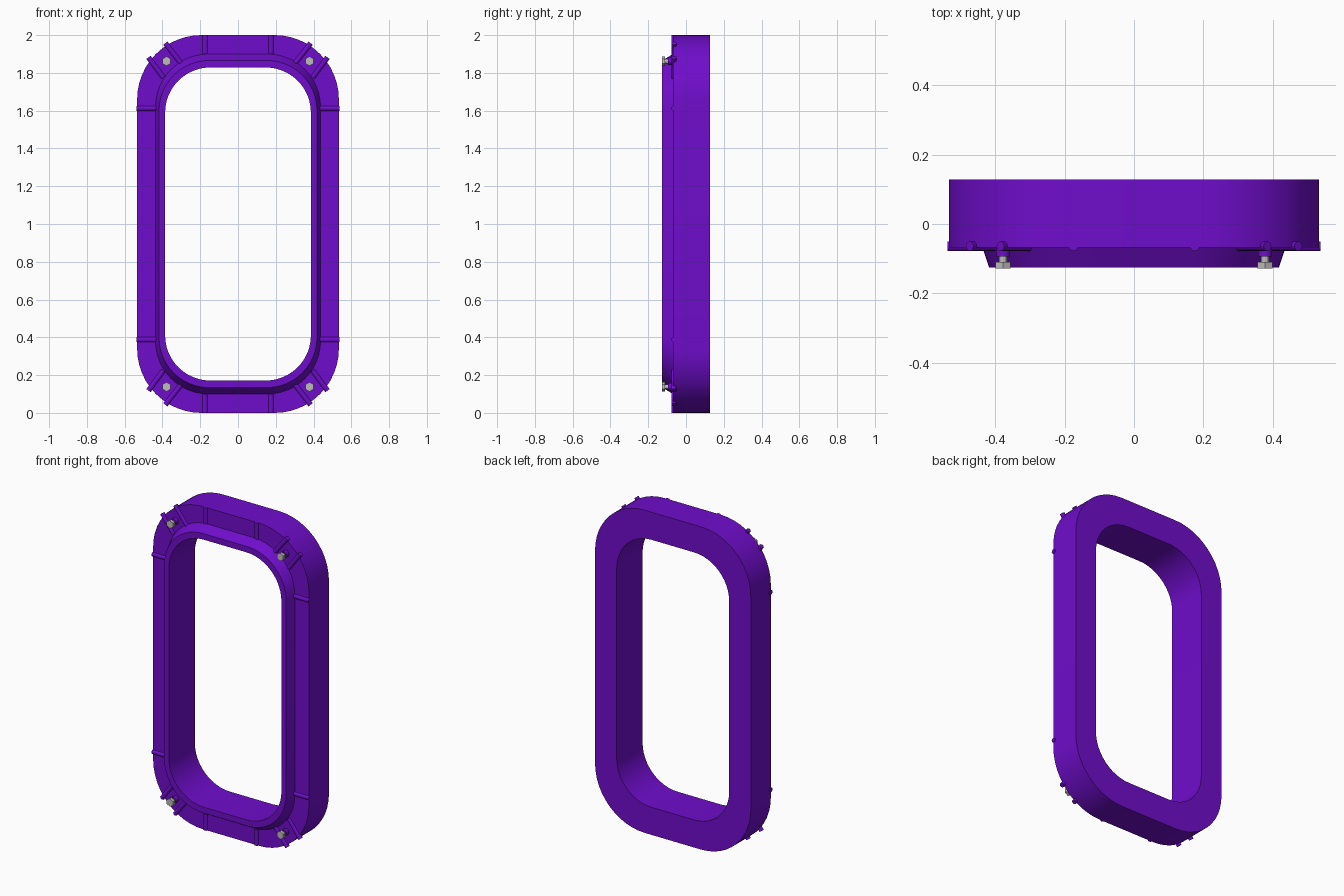
import bpy, bmesh, math
from mathutils import Vector

if "Cube" in bpy.data.objects:
    bpy.data.objects.remove(bpy.data.objects["Cube"], do_unlink=True)


def material(name, colour):
    mat = bpy.data.materials.new(name)
    mat.use_nodes = True
    mat.diffuse_color = colour
    mat.node_tree.nodes["Principled BSDF"].inputs["Base Color"].default_value = colour
    return mat


PURPLE = material("purple", (0.16, 0.004, 0.6, 1))
GREY = material("bolt_grey", (0.52, 0.5, 0.5, 1))


def finish(name, bm, mat):
    bmesh.ops.recalc_face_normals(bm, faces=bm.faces)
    mesh = bpy.data.meshes.new(name)
    bm.to_mesh(mesh)
    bm.free()
    mesh.materials.append(mat)
    ob = bpy.data.objects.new(name, mesh)
    bpy.context.collection.objects.link(ob)
    bpy.ops.object.select_all(action='DESELECT')
    ob.select_set(True)
    bpy.context.view_layer.objects.active = ob
    bpy.ops.object.shade_smooth_by_angle(angle=math.radians(28))
    return ob


def rod(name, a, b, radius, mat, sides=12):
    """Capped cylinder between two points."""
    a, b = Vector(a), Vector(b)
    bm = bmesh.new()
    bmesh.ops.create_cone(bm, cap_ends=True, segments=sides, radius1=radius,
                          radius2=radius, depth=(b - a).length)
    turn = (b - a).to_track_quat('Z', 'Y').to_matrix()
    bmesh.ops.rotate(bm, verts=bm.verts, matrix=turn)
    bmesh.ops.translate(bm, verts=bm.verts, vec=(a + b) / 2)
    return finish(name, bm, mat)


def rounded_loop(bm, half_x, half_z, radius, y, steps=12):
    verts = []
    for corner, (sx, sz) in enumerate(((1, 1), (-1, 1), (-1, -1), (1, -1))):
        for i in range(steps + 1):
            t = math.pi / 2 * (corner + i / steps)
            verts.append(bm.verts.new((sx * (half_x - radius) + radius * math.cos(t), y,
                                       1 + sz * (half_z - radius) + radius * math.sin(t))))
    return verts


# Frame with raised front rim: half width, half height, corner radius, depth
sections = [(0.534, 1.0, 0.34, 0.128), (0.534, 1.0, 0.34, -0.068),
            (0.437, 0.9, 0.28, -0.068), (0.418, 0.866, 0.265, -0.126),
            (0.386, 0.829, 0.24, -0.126), (0.386, 0.829, 0.24, 0.128)]
bm = bmesh.new()
loops = [rounded_loop(bm, *s) for s in sections]
for k, loop in enumerate(loops):
    other = loops[(k + 1) % len(loops)]
    for i in range(len(loop)):
        j = (i + 1) % len(loop)
        bm.faces.new((loop[i], loop[j], other[j], other[i]))
finish("frame", bm, PURPLE)

# Ribs and bolts, mirrored to the four corners
RIB_Y = -0.064
ribs = [((0.175, 1.9), (0.175, 2.0)), ((0.43, 1.612), (0.538, 1.612)),
        ((0.395, 1.776), (0.474, 1.882)), ((0.298, 1.846), (0.385, 1.957))]
for sx, side in ((1, "left"), (-1, "right")):
    for sz, level in ((1, "upper"), (-1, "lower")):
        tag = f"{level}_{side}"

        def place(x, y, z):
            return (sx * x, y, 1 + sz * (z - 1))

        for n, (a, b) in enumerate(ribs):
            rod(f"rib_{tag}_{n + 1}", place(a[0], RIB_Y, a[1]),
                place(b[0], RIB_Y, b[1]), 0.014, PURPLE)
        for part, y0, y1, radius, mat, sides in (
                ("bolt_boss", -0.06, -0.094, 0.02, PURPLE, 16),
                ("bolt_shank", -0.09, -0.112, 0.012, GREY, 12),
                ("bolt_head", -0.11, -0.128, 0.025, GREY, 6)):
            rod(f"{part}_{tag}", place(0.378, y0, 1.862),
                place(0.378, y1, 1.862), radius, mat, sides)
